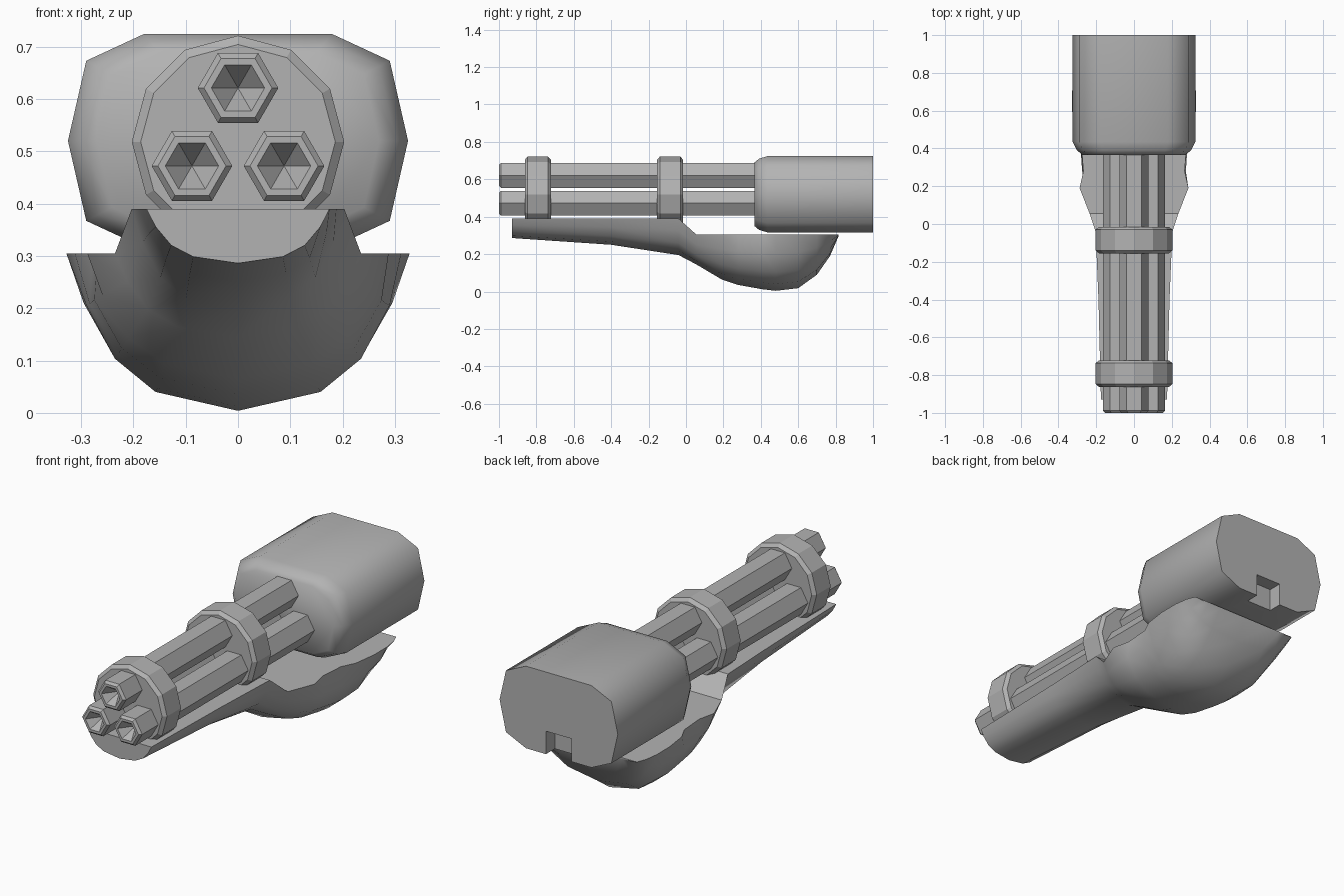
import bpy, bmesh, math

if "Cube" in bpy.data.objects:
    bpy.data.objects.remove(bpy.data.objects["Cube"], do_unlink=True)

# Single grey finish
grey = bpy.data.materials.new("gunmetal_grey")
grey.use_nodes = True
GREY = (0.45, 0.45, 0.45, 1)
grey.diffuse_color = GREY
grey.node_tree.nodes["Principled BSDF"].inputs["Base Color"].default_value = GREY


def loft(name, rings, smooth=None):
    """Skin a list of equal-length closed rings and cap both ends."""
    bm = bmesh.new()
    loops = [[bm.verts.new(p) for p in ring] for ring in rings]
    n = len(loops[0])
    for a, b in zip(loops, loops[1:]):
        for i in range(n):
            j = (i + 1) % n
            bm.faces.new((a[i], a[j], b[j], b[i]))
    bm.faces.new(loops[0])
    bm.faces.new(loops[-1])
    bmesh.ops.remove_doubles(bm, verts=bm.verts, dist=1e-5)
    bmesh.ops.recalc_face_normals(bm, faces=bm.faces)
    mesh = bpy.data.meshes.new(name)
    bm.to_mesh(mesh)
    bm.free()
    mesh.materials.append(grey)
    ob = bpy.data.objects.new(name, mesh)
    bpy.context.collection.objects.link(ob)
    if smooth:
        shade(ob, smooth)
    return ob


def shade(ob, angle):
    bpy.ops.object.select_all(action="DESELECT")
    ob.select_set(True)
    bpy.context.view_layer.objects.active = ob
    bpy.ops.object.shade_smooth_by_angle(angle=math.radians(angle))


def turned(name, sides, cx, cz, steps):
    """Prism along y; steps are (y, radius) pairs."""
    angles = [2 * math.pi * i / sides for i in range(sides)]
    return loft(name, [[(cx + r * math.cos(a), y, cz + r * math.sin(a))
                        for a in angles] for y, r in steps])


# Rear housing: rounded block with a softened front rim
half = [(0.18, 0.204), (0.29, 0.153), (0.325, 0), (0.29, -0.153), (0.18, -0.204)]
outline = half + [(-x, z) for x, z in reversed(half)]
housing = loft("rear_housing", [
    [(x * s, y, 0.52 + z * s) for x, z in outline]
    for y, s in [(0.365, 0.83), (0.39, 0.93), (0.435, 1), (1, 1)]])

# Square notch in the lower back edge of the housing
square = [(-0.07, 0.28), (0.07, 0.28), (0.07, 0.43), (-0.07, 0.43)]
cutter = loft("notch_cutter", [[(x, y, z) for x, z in square] for y in (0.93, 1.1)])
cutter.hide_render = True
cut = housing.modifiers.new("notch", "BOOLEAN")
cut.operation = "DIFFERENCE"
cut.solver = "EXACT"
cut.object = cutter
bpy.context.view_layer.objects.active = housing
bpy.ops.object.modifier_apply(modifier=cut.name)
bpy.data.objects.remove(cutter, do_unlink=True)
shade(housing, 60)

# Three hexagonal barrels with chamfered muzzles and tapered bores
for name, cx, cz in [("top_barrel", 0, 0.621), ("left_barrel", 0.088, 0.472),
                     ("right_barrel", -0.088, 0.472)]:
    turned(name, 6, cx, cz, [(-0.93, 0.001), (-1, 0.051), (-1, 0.065),
                             (-0.988, 0.077), (0.4, 0.077)])

# Two twelve-sided clamp discs
for name, y0, y1 in [("front_clamp", -0.862, -0.722), ("middle_clamp", -0.155, -0.015)]:
    turned(name, 12, 0, 0.518, [(y0, 0.186), (y0 + 0.015, 0.203),
                                (y1 - 0.015, 0.203), (y1, 0.186)])

# Lower guard: rounded keel section swept along y
keel = [(0.9, 0.33), (0.73, 0.67), (0.49, 0.88)]
# (y, top z, bottom z, half width, half width at the top edge)
stations = [
    (-0.93, 0.39, 0.286, 0.175, 0.175), (-0.4, 0.39, 0.25, 0.188, 0.188),
    (-0.04, 0.39, 0.195, 0.203, 0.203), (0.055, 0.305, 0.145, 0.235, 0.235),
    (0.19, 0.305, 0.065, 0.288, 0.288), (0.28, 0.305, 0.035, 0.305, 0.268),
    (0.41, 0.305, 0.012, 0.315, 0.278), (0.48, 0.305, 0.004, 0.322, 0.312),
    (0.6, 0.305, 0.018, 0.328, 0.328), (0.7, 0.305, 0.09, 0.328, 0.328),
    (0.77, 0.305, 0.19, 0.318, 0.318), (0.815, 0.305, 0.295, 0.3, 0.3)]
rings = []
for y, top, bottom, w, tw in stations:
    side = [(tw, y, top)] + [(w * kx, y, top + (bottom - top) * kz) for kx, kz in keel]
    rings.append(side + [(0, y, bottom)] + [(-x, yy, z) for x, yy, z in reversed(side)])
loft("lower_guard", rings, 35)
